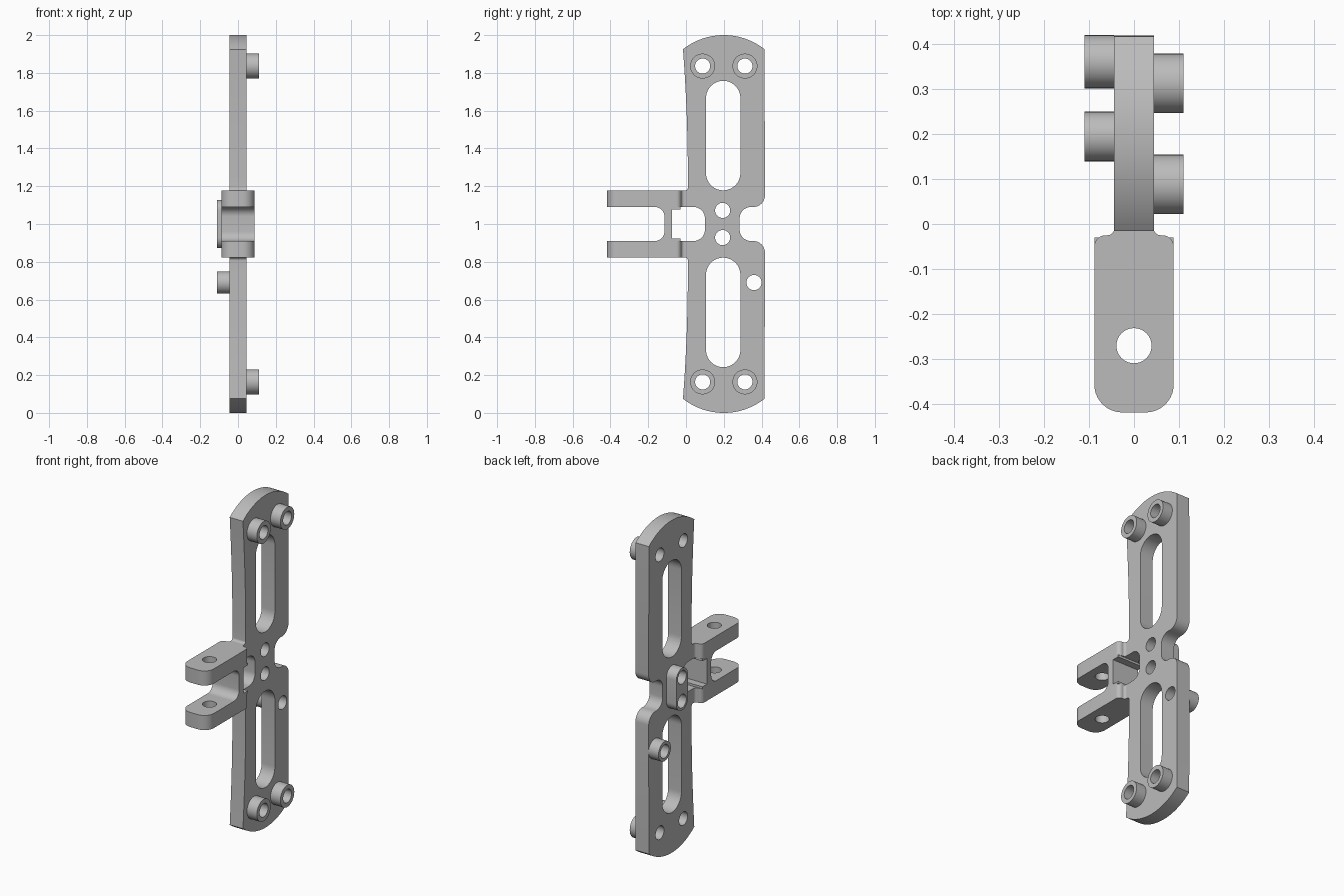
import bpy, bmesh, math
from mathutils import Matrix, Vector

cube = bpy.data.objects.get("Cube")
if cube:
    bpy.data.objects.remove(cube)

grey = bpy.data.materials.new("plain grey")
grey.use_nodes = True
COLOUR = (0.5, 0.5, 0.5, 1)
grey.diffuse_color = COLOUR
grey.node_tree.nodes["Principled BSDF"].inputs["Base Color"].default_value = COLOUR

# Local profile axes: side profiles run along x, plan profiles along z
SIDE = Matrix(((0, 0, 1, 0), (1, 0, 0, 0), (0, 1, 0, 0), (0, 0, 0, 1)))
PLAN = Matrix.Identity(4)
MID = 1.0       # height of the mirror plane
T = 0.044       # half thickness of the plate
W = 0.088       # half width of the fork
HOLE = 0.04


def rounded(points, steps=10):
    """Turn (u, v, radius) corners into a loop with filleted corners."""
    loop = []
    for i, (u, v, r) in enumerate(points):
        p = Vector((u, v))
        if r == 0:
            loop.append(p)
            continue
        a = (Vector(points[i - 1][:2]) - p).normalized()
        b = (Vector(points[(i + 1) % len(points)][:2]) - p).normalized()
        half = a.angle(b) / 2
        centre = p + (a + b).normalized() * r / math.sin(half)
        start = p + a * r / math.tan(half) - centre
        end = p + b * r / math.tan(half) - centre
        sweep = start.angle_signed(end)
        for k in range(steps + 1):
            t = -sweep * k / steps
            c, s = math.cos(t), math.sin(t)
            loop.append(centre + Vector((start.x * c - start.y * s,
                                         start.x * s + start.y * c)))
    return loop


def circle(u, v, r, n=40):
    return [Vector((u + r * math.cos(math.tau * k / n),
                    v + r * math.sin(math.tau * k / n))) for k in range(n)]


def stadium(u, low, high, r, n=20):
    loop = []
    for centre, turn in ((high, 0), (low, math.pi)):
        for k in range(n + 1):
            t = turn + math.pi * k / n
            loop.append(Vector((u + r * math.cos(t), centre + r * math.sin(t))))
    return loop


def extrude(name, loops, start, end, frame):
    """Fill the loops (inner ones are holes) and extrude from start to end."""
    curve = bpy.data.curves.new(name, "CURVE")
    curve.dimensions = "2D"
    curve.fill_mode = "BOTH"
    curve.extrude = (end - start) / 2
    for loop in loops:
        spline = curve.splines.new("POLY")
        spline.points.add(len(loop) - 1)
        for point, p in zip(spline.points, loop):
            point.co = (p.x, p.y, 0, 1)
        spline.use_cyclic_u = True
    helper = bpy.data.objects.new(name + " helper", curve)
    bpy.context.collection.objects.link(helper)
    graph = bpy.context.evaluated_depsgraph_get()
    mesh = bpy.data.meshes.new_from_object(helper.evaluated_get(graph))
    bpy.data.objects.remove(helper)
    mesh.transform(frame @ Matrix.Translation((0, 0, (start + end) / 2)))
    bm = bmesh.new()
    bm.from_mesh(mesh)
    bmesh.ops.remove_doubles(bm, verts=bm.verts, dist=0.0001)
    bmesh.ops.recalc_face_normals(bm, faces=bm.faces)
    bm.to_mesh(mesh)
    bm.free()
    mesh.materials.clear()
    mesh.materials.append(grey)
    mesh.name = name
    obj = bpy.data.objects.new(name, mesh)
    bpy.context.collection.objects.link(obj)
    bpy.ops.object.select_all(action="DESELECT")
    obj.select_set(True)
    bpy.context.view_layer.objects.active = obj
    bpy.ops.object.shade_smooth_by_angle(angle=math.radians(30))
    return obj


# Plate outline: upper half from rear notch over the crown to the front opening
half = [(0.284, 0.09, 0.06), (0.418, 0.09, 0.062)]
RADIUS, CROWN_Y, REACH = 0.349, 0.2, 0.216
for k in range(25):
    y = CROWN_Y + REACH * (1 - k / 12)
    half.append((y, 1 - RADIUS + math.sqrt(RADIUS ** 2 - (y - CROWN_Y) ** 2), 0))
for k in range(1, 9):
    t = 1 - k / 8
    half.append((0.01 - 0.026 * t * t, 0.25 + 0.675 * t, 0))
half += [(0.01, 0.178, 0.015), (-0.008, 0.178, 0), (-0.008, 0.09, 0),
         (0.1, 0.09, 0.06)]
half = [(y, z + MID, r) for y, z, r in half]
outline = rounded(half + [(y, 2 * MID - z, r) for y, z, r in reversed(half)])

# Holes shared by the plate and its bosses
BOSSES = [(y, MID + s * 0.836) for y in (0.088, 0.312) for s in (-1, 1)]
CENTRE = [(0.194, MID + s * 0.072) for s in (-1, 1)]
PIN = (0.36, 0.69)
holes = [circle(*c, HOLE) for c in BOSSES + CENTRE + [PIN]]
slots = [stadium(0.197, MID + s * 0.468 - 0.199, MID + s * 0.468 + 0.199, 0.091)
         for s in (-1, 1)]
extrude("plate", [outline] + holes + slots, -T, T, SIDE)

# Bosses on both sides of the plate
for i, c in enumerate(BOSSES):
    extrude(f"corner_boss_{i + 1}", [circle(*c, 0.066), circle(*c, HOLE)], T, 0.11, SIDE)
extrude("pin_boss", [circle(*PIN, 0.059), circle(*PIN, HOLE)], -0.11, -T, SIDE)
extrude("centre_boss",
        [stadium(0.194, MID - 0.072, MID + 0.072, 0.055)]
        + [circle(*c, HOLE) for c in CENTRE], -0.11, -T, SIDE)

# Fork arms with rounded tips and a flare into the plate
arm = [(W, -0.418, 0.062), (W, -0.025, 0.025), (T, -0.025, 0.015), (T, -0.008, 0)]
arm_loop = rounded(arm + [(-x, y, r) for x, y, r in reversed(arm)])
for name, low in (("upper_arm", MID + 0.09), ("lower_arm", MID - 0.178)):
    extrude(name, [arm_loop, circle(0, -0.27, 0.039)], low, low + 0.088, PLAN)

# Web joining the arms, filleted at the front and stepped behind
web = [(-0.165, 0.09, 0), (-0.114, 0.09, 0.05)]
web_back = [(-0.073, 0.077, 0), (-0.03, 0.077, 0), (-0.03, 0.09, 0)]
upper = list(reversed(web)) + list(reversed(web_back))
upper = [(y, z + MID, r) for y, z, r in upper]
# Swap the inner fillet for explicit curve points that meet the arm
front = [Vector((-0.164 + 0.05 * math.sin(t), MID + 0.04 + 0.05 * math.cos(t)))
         for t in (math.pi / 2 * (1 - k / 10) for k in range(11))]
back = [Vector((y, z)) for y, z, r in upper[2:]]
top = front + back
extrude("fork_web", [top + [Vector((p.x, 2 * MID - p.y)) for p in reversed(top)]],
        -W, W, SIDE)
